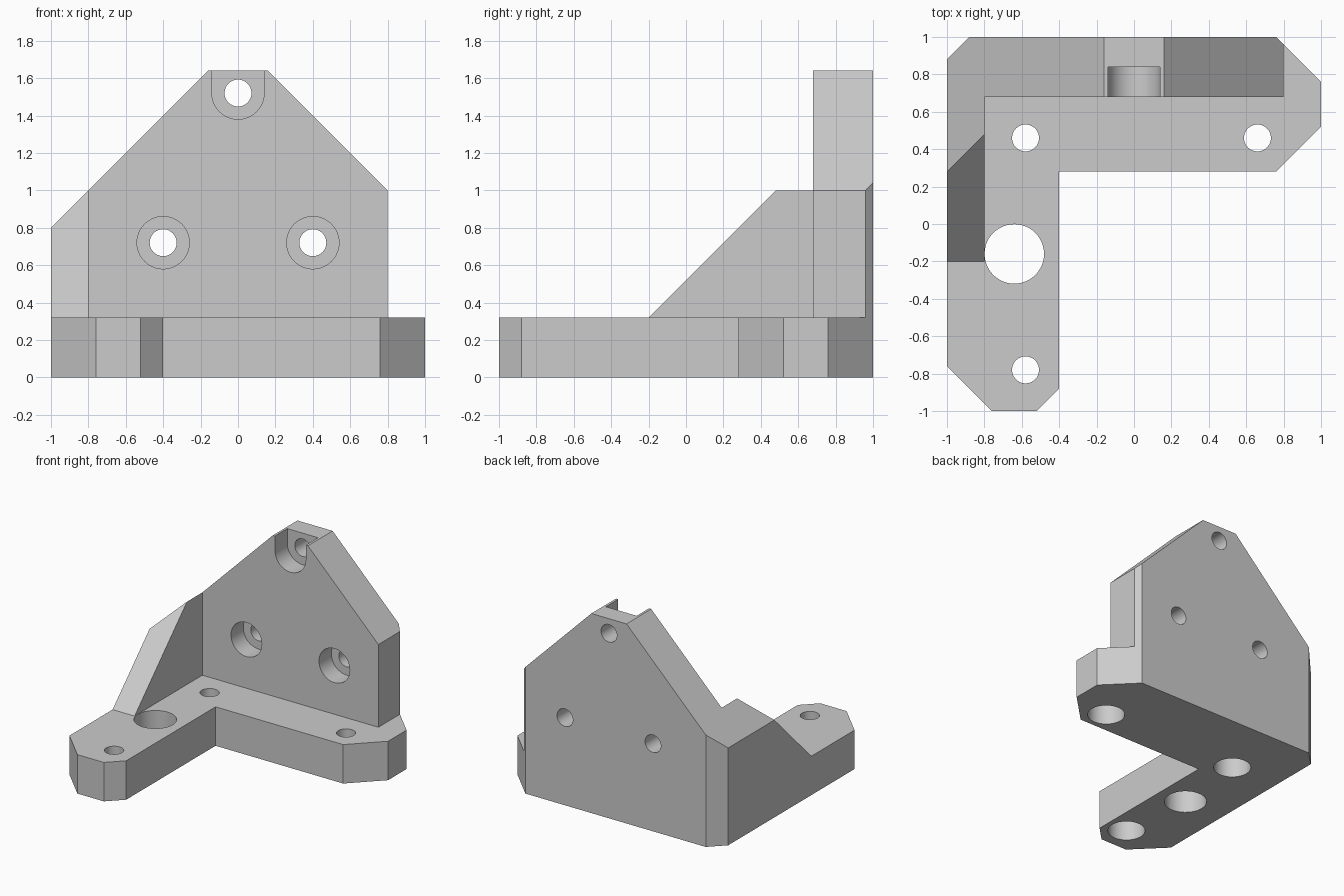
import bpy, bmesh, math
from mathutils import Vector

if "Cube" in bpy.data.objects:
    bpy.data.objects.remove(bpy.data.objects["Cube"], do_unlink=True)

grey = bpy.data.materials.new("light grey")
grey.use_nodes = True
COLOR = (0.6, 0.6, 0.6, 1)
grey.diffuse_color = COLOR
grey.node_tree.nodes["Principled BSDF"].inputs["Base Color"].default_value = COLOR

PLACE = {
    "X": lambda a, b, t: (t, a, b),
    "Y": lambda a, b, t: (a, t, b),
    "Z": lambda a, b, t: (a, b, t),
}


def prism(name, outline, axis, lo, hi, slices=()):
    """Extrude an outline along an axis; slices are (point, normal) planes cutting off the normal side."""
    bm = bmesh.new()
    face = bm.faces.new([bm.verts.new(PLACE[axis](a, b, lo)) for a, b in outline])
    ext = bmesh.ops.extrude_face_region(bm, geom=[face])
    moved = [v for v in ext["geom"] if isinstance(v, bmesh.types.BMVert)]
    bmesh.ops.translate(bm, verts=moved, vec=Vector(PLACE[axis](0, 0, hi - lo)))
    for point, normal in slices:
        cut = bmesh.ops.bisect_plane(bm, geom=bm.verts[:] + bm.edges[:] + bm.faces[:], dist=1e-5,
                                     plane_co=point, plane_no=normal, clear_outer=True)
        rim = [e for e in cut["geom_cut"] if isinstance(e, bmesh.types.BMEdge)]
        bmesh.ops.holes_fill(bm, edges=rim, sides=0)
    bmesh.ops.recalc_face_normals(bm, faces=bm.faces[:])
    mesh = bpy.data.meshes.new(name)
    bm.to_mesh(mesh)
    bm.free()
    mesh.materials.append(grey)
    obj = bpy.data.objects.new(name, mesh)
    bpy.context.collection.objects.link(obj)
    return obj


def combine(target, tool, operation):
    mod = target.modifiers.new("combine", "BOOLEAN")
    mod.operation, mod.solver, mod.object = operation, "EXACT", tool
    bpy.context.view_layer.objects.active = target
    bpy.ops.object.modifier_apply(modifier=mod.name)
    bpy.data.objects.remove(tool, do_unlink=True)


def arc(a, b, radius, start=0.0, sweep=2 * math.pi, count=48):
    angles = [start + sweep * i / count for i in range(count)]
    return [(a + radius * math.cos(t), b + radius * math.sin(t)) for t in angles]


def drill(target, a, b, radius, axis, lo, hi):
    combine(target, prism("drill", arc(a, b, radius), axis, lo, hi), "DIFFERENCE")


BASE_TOP, WALL_FRONT = 0.32, 0.68
HOLE, BORE, BORE_DEPTH = 0.072, 0.14, 0.16

# L-shaped base with chamfered corners
base = prism("corner_bracket", [
    (-1, -0.76), (-0.76, -1), (-0.52, -1), (-0.4, -0.88), (-0.4, 0.28), (0.76, 0.28),
    (1, 0.52), (1, 0.76), (0.76, 1), (-0.88, 1), (-1, 0.88)], "Z", 0, BASE_TOP)

# Base screw holes, counterbored from below, and the large plain hole
for x, y in [(-0.58, 0.46), (0.66, 0.46), (-0.58, -0.78)]:
    drill(base, x, y, HOLE, "Z", -0.1, 0.5)
    drill(base, x, y, BORE, "Z", -0.1, BORE_DEPTH)
drill(base, -0.64, -0.16, 0.159, "Z", -0.1, 0.5)

# Back plate with chamfered vertical corners
left_chamfer = ((-1, 0.88, 0), (-1, 1, 0))
right_chamfer = ((0.76, 1, 0), (1, 1, 0))
plate = prism("back_plate", [
    (-1, BASE_TOP), (0.8, BASE_TOP), (0.8, 1), (0.16, 1.64), (-0.16, 1.64), (-1, 0.8)],
    "Y", WALL_FRONT, 1, [left_chamfer, right_chamfer])

# Plate screw holes, counterbored from the front
for x in (-0.4, 0.4):
    drill(plate, x, 0.72, HOLE, "Y", 0.5, 1.2)
    drill(plate, x, 0.72, BORE, "Y", 0.5, WALL_FRONT + BORE_DEPTH)

# Top screw hole in a slot open at the top
drill(plate, 0, 1.52, HOLE, "Y", 0.5, 1.2)
slot = arc(0, 1.52, BORE, math.pi, math.pi, 24) + [(BORE, 1.52), (BORE, 1.8), (-BORE, 1.8)]
combine(plate, prism("slot", slot, "Y", 0.5, WALL_FRONT + BORE_DEPTH), "DIFFERENCE")

# Sloping side wall, its top following the plate's slope
wall = prism("side_wall", [
    (-0.2, BASE_TOP), (WALL_FRONT, BASE_TOP), (WALL_FRONT, 1), (0.48, 1)],
    "X", -1, -0.8, [((-1, 0, 0.8), (-1, 0, 1))])

# Join into one solid and merge coplanar faces
combine(plate, wall, "UNION")
combine(base, plate, "UNION")
bm = bmesh.new()
bm.from_mesh(base.data)
bmesh.ops.remove_doubles(bm, verts=bm.verts[:], dist=1e-5)
bmesh.ops.dissolve_limit(bm, angle_limit=math.radians(0.5), verts=bm.verts[:], edges=bm.edges[:])
bm.to_mesh(base.data)
bm.free()

bpy.ops.object.select_all(action="DESELECT")
base.select_set(True)
bpy.context.view_layer.objects.active = base
bpy.ops.object.shade_smooth_by_angle(angle=math.radians(30))
